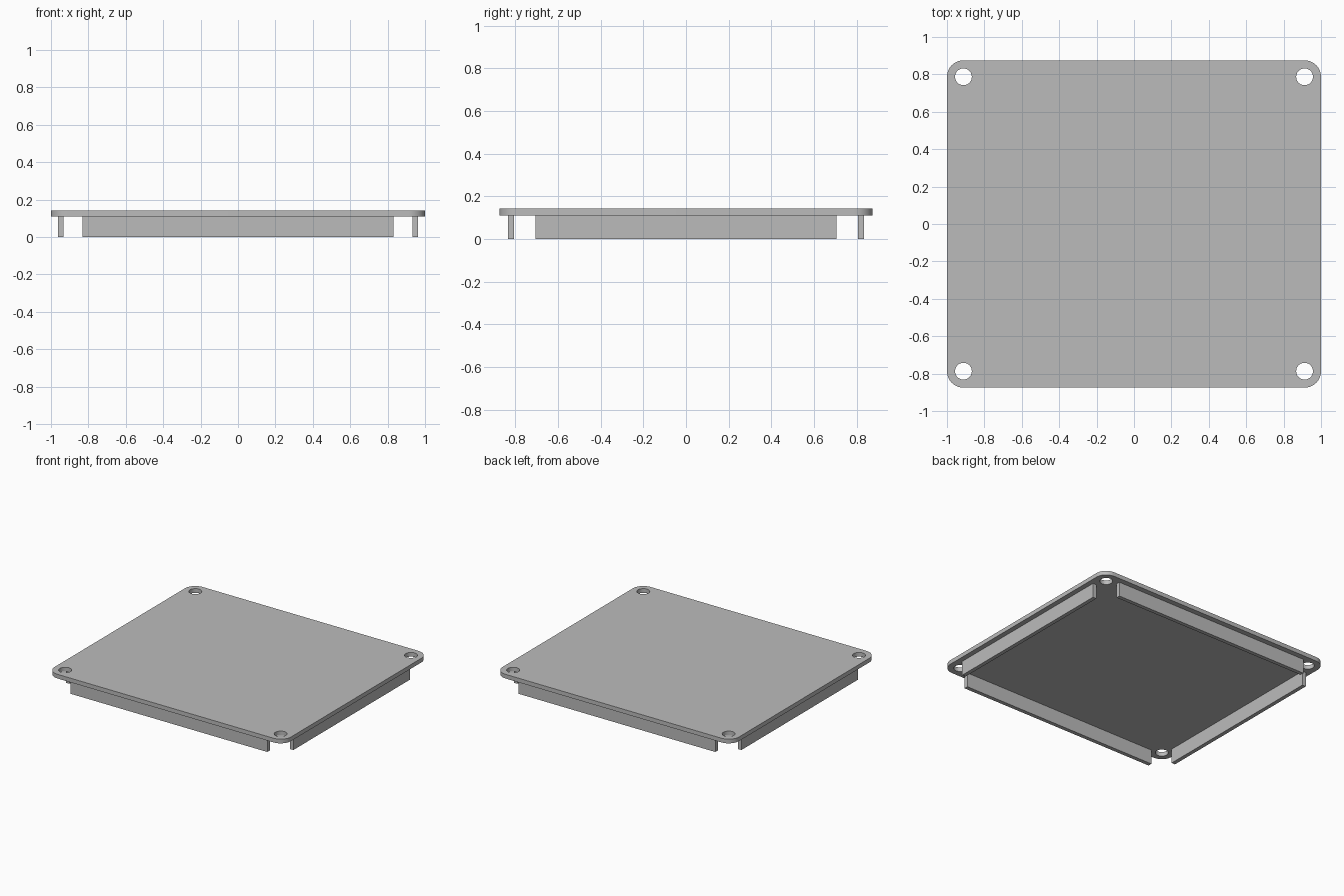
import bpy
import bmesh
from math import cos, sin, pi, radians

if "Cube" in bpy.data.objects:
    bpy.data.objects.remove(bpy.data.objects["Cube"], do_unlink=True)

HALF_X, HALF_Y = 1.0, 0.875
CORNER, HOLE = 0.088, 0.045
LIP_Z, TOP_Z = 0.11, 0.142
WALL = 0.03

grey = bpy.data.materials.new("plain grey")
grey.use_nodes = True
grey.diffuse_color = (0.5, 0.5, 0.5, 1)
grey.node_tree.nodes["Principled BSDF"].inputs["Base Color"].default_value = grey.diffuse_color


def arc(cx, cy, radius, start, sweep, steps):
    angles = [start + sweep * i / steps for i in range(steps + 1)]
    return [(cx + radius * cos(a), cy + radius * sin(a)) for a in angles]


def add_loop(curve, points):
    spline = curve.splines.new("POLY")
    spline.points.add(len(points) - 1)
    for p, (x, y) in zip(spline.points, points):
        p.co = (x, y, 0, 1)
    spline.use_cyclic_u = True


# Cover plate: rounded outline with a screw hole at each corner centre
curve = bpy.data.curves.new("cover_outline", "CURVE")
curve.dimensions = "2D"
curve.fill_mode = "BOTH"
curve.extrude = (TOP_Z - LIP_Z) / 2
outline = []
for i, (sx, sy) in enumerate([(1, 1), (-1, 1), (-1, -1), (1, -1)]):
    cx, cy = sx * (HALF_X - CORNER), sy * (HALF_Y - CORNER)
    outline += arc(cx, cy, CORNER, i * pi / 2, pi / 2, 12)
    add_loop(curve, arc(cx, cy, HOLE, 0, 2 * pi, 32)[:-1])
add_loop(curve, outline)

source = bpy.data.objects.new("cover_source", curve)
bpy.context.collection.objects.link(source)
bpy.context.view_layer.update()
mesh = bpy.data.meshes.new_from_object(source.evaluated_get(bpy.context.evaluated_depsgraph_get()))
bpy.data.objects.remove(source, do_unlink=True)

bm = bmesh.new()
bm.from_mesh(mesh)
bmesh.ops.remove_doubles(bm, verts=bm.verts, dist=0.0001)
bmesh.ops.recalc_face_normals(bm, faces=bm.faces)
bm.to_mesh(mesh)
bm.free()
mesh.materials.clear()
mesh.materials.append(grey)
cover = bpy.data.objects.new("cover_plate", mesh)
cover.location.z = (LIP_Z + TOP_Z) / 2
bpy.context.collection.objects.link(cover)
bpy.ops.object.select_all(action="DESELECT")
cover.select_set(True)
bpy.context.view_layer.objects.active = cover
bpy.ops.object.shade_smooth_by_angle(angle=radians(30))


# Locating walls hanging below the plate, stopping short of the corners
def add_wall(name, x, y, size_x, size_y):
    bpy.ops.mesh.primitive_cube_add(size=1, location=(x, y, LIP_Z / 2))
    wall = bpy.context.object
    wall.name = name
    wall.scale = (size_x, size_y, LIP_Z)
    wall.data.materials.append(grey)


for side, name in ((-1, "front_wall"), (1, "back_wall")):
    add_wall(name, 0, side * 0.82, 1.665, WALL)
for side, name in ((-1, "right_wall"), (1, "left_wall")):
    add_wall(name, side * 0.947, 0, WALL, 1.41)
